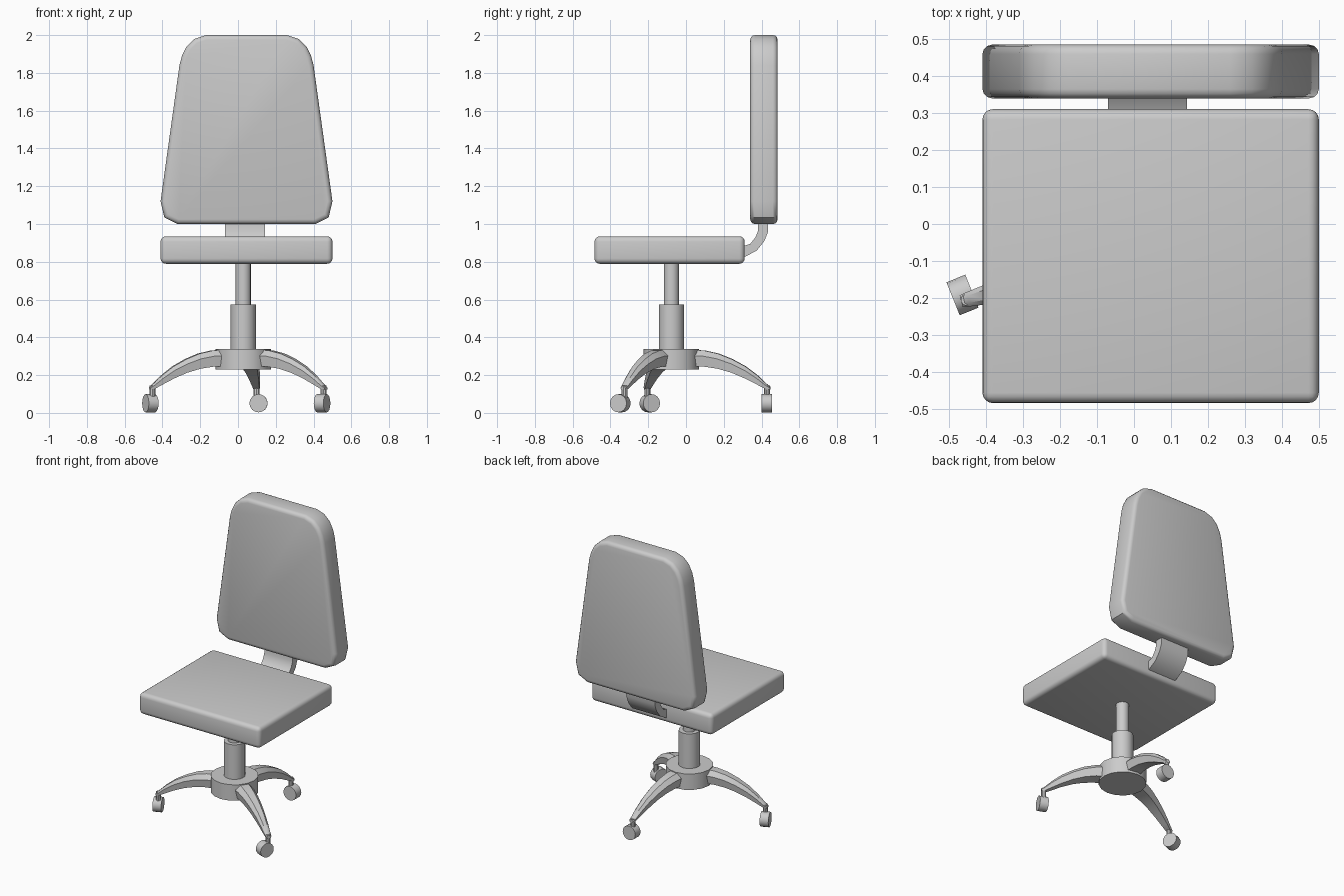
import bpy, bmesh, math
from mathutils import Vector, Matrix

if "Cube" in bpy.data.objects:
    bpy.data.objects.remove(bpy.data.objects["Cube"])

CX, CY = 0.028, -0.077   # column axis


def finish(name, bm, angle=35):
    bmesh.ops.recalc_face_normals(bm, faces=bm.faces)
    me = bpy.data.meshes.new(name)
    bm.to_mesh(me)
    bm.free()
    ob = bpy.data.objects.new(name, me)
    bpy.context.collection.objects.link(ob)
    bpy.ops.object.select_all(action='DESELECT')
    bpy.context.view_layer.objects.active = ob
    ob.select_set(True)
    bpy.ops.object.shade_smooth_by_angle(angle=math.radians(angle))
    return ob


def cylinder(name, r, depth, matrix, sides=16):
    bm = bmesh.new()
    bmesh.ops.create_cone(bm, cap_ends=True, segments=sides, radius1=r, radius2=r,
                          depth=depth, matrix=matrix)
    return finish(name, bm)


def upright(name, r, z0, z1, x=CX, y=CY, sides=16):
    return cylinder(name, r, z1 - z0, Matrix.Translation((x, y, (z0 + z1) / 2)), sides)


def prism(name, points, offset, bevel=0.0):
    """Extrude a closed 3D outline by offset, optionally rounding the two rims."""
    bm = bmesh.new()
    face = bm.faces.new([bm.verts.new(p) for p in points])
    res = bmesh.ops.extrude_face_region(bm, geom=[face], use_keep_orig=True)
    bmesh.ops.translate(bm, vec=offset,
                        verts=[v for v in res['geom'] if isinstance(v, bmesh.types.BMVert)])
    if bevel:
        d = Vector(offset).normalized()
        rims = [e for e in bm.edges
                if abs((e.verts[0].co - e.verts[1].co).normalized().dot(d)) < 0.1]
        bmesh.ops.recalc_face_normals(bm, faces=bm.faces)
        bmesh.ops.bevel(bm, geom=rims, offset=bevel, segments=3, profile=0.5, affect='EDGES')
    return finish(name, bm)


# Seat cushion
bm = bmesh.new()
bmesh.ops.create_cube(bm, size=1, matrix=Matrix.Translation((0.045, -0.087, 0.862))
                      @ Matrix.Diagonal((0.91, 0.795, 0.145, 1)))
bmesh.ops.bevel(bm, geom=bm.edges[:], offset=0.028, segments=4, profile=0.5, affect='EDGES')
finish("seat", bm, 40)

# Backrest: tapered outline mirrored about its centre line
half = [(0.365, 1.0), (0.435, 1.035), (0.455, 1.12), (0.355, 1.84),
        (0.342, 1.89), (0.317, 1.94), (0.275, 1.98), (0.215, 2.0)]
outline = half + [(-x, z) for x, z in reversed(half)]
prism("backrest", [(0.045 + x, 0.34, z) for x, z in outline], (0, 0.145, 0), 0.025)

# Bent bracket joining seat and backrest
bracket = [(0.28, 0.815), (0.32, 0.83), (0.375, 0.86), (0.415, 0.91), (0.435, 0.96),
           (0.435, 1.02), (0.382, 1.02), (0.382, 0.965), (0.368, 0.93), (0.34, 0.895),
           (0.28, 0.875)]
prism("back_bracket", [(-0.07, y, z) for y, z in bracket], (0.213, 0, 0))

# Column and hub
upright("upper_column", 0.04, 0.55, 0.80)
upright("lower_column", 0.067, 0.33, 0.573)
upright("hub", 0.147, 0.23, 0.338)

# Leg stations: radius, bottom z, top z, half width
stations = [(0.10, 0.245, 0.335, 0.058), (0.17, 0.245, 0.33, 0.054),
            (0.24, 0.234, 0.314, 0.048), (0.31, 0.213, 0.285, 0.041),
            (0.38, 0.182, 0.246, 0.033), (0.44, 0.150, 0.199, 0.026),
            (0.485, 0.125, 0.155, 0.020), (0.505, 0.123, 0.138, 0.016)]


def leg(name, angle, scale):
    bm = bmesh.new()
    rot = Matrix.Translation((CX, CY, 0)) @ Matrix.Rotation(angle, 4, 'Z')
    rings = []
    for r, lo, hi, w in stations:
        mid = lo + (hi - lo) * 0.65
        sec = [(-w * 0.8, lo), (w * 0.8, lo), (w, mid), (w * 0.5, hi),
               (-w * 0.5, hi), (-w, mid)]
        rings.append([bm.verts.new(rot @ Vector((r * scale, s, z))) for s, z in sec])
    for a, b in zip(rings, rings[1:]):
        for i in range(6):
            j = (i + 1) % 6
            bm.faces.new((a[i], a[j], b[j], b[i]))
    bm.faces.new(rings[0])
    bm.faces.new(rings[-1])
    finish(name, bm)


# Three legs with casters: stem position, wheel position, axle angle
casters = {"left": ((-0.453, -0.205), (-0.464, -0.192), 22),
           "right": ((0.453, -0.325), (0.445, -0.348), 157),
           "rear": ((0.098, 0.43), (0.109, 0.428), -91)}
for side, (stem, wheel, axle) in casters.items():
    dx, dy = stem[0] - CX, stem[1] - CY
    leg(side + "_leg", math.atan2(dy, dx), math.hypot(dx, dy) / 0.49)
    upright(side + "_caster_stem", 0.016, 0.07, 0.145, *stem, sides=10)
    cylinder(side + "_caster_wheel", 0.048, 0.055,
             Matrix.Translation((*wheel, 0.048 + 0.003))
             @ Matrix.Rotation(math.radians(axle), 4, 'Z')
             @ Matrix.Rotation(math.pi / 2, 4, 'Y'), 16)
